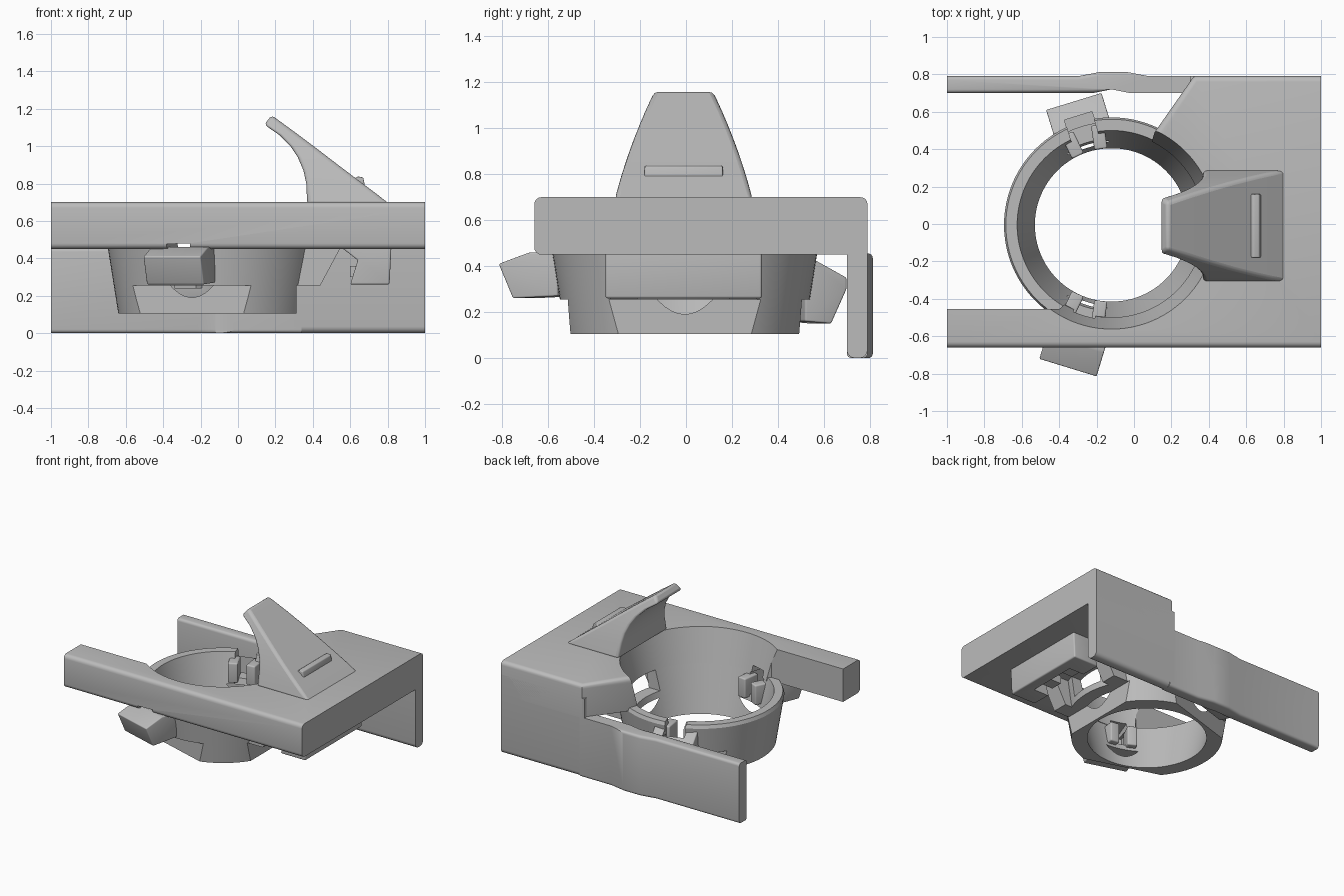
import bpy, bmesh, math
from mathutils import Matrix, Vector

if "Cube" in bpy.data.objects:
    bpy.data.objects.remove(bpy.data.objects["Cube"])

grey = bpy.data.materials.new("plain_grey")
grey.use_nodes = True
grey.diffuse_color = (0.5, 0.5, 0.5, 1)
grey.node_tree.nodes["Principled BSDF"].inputs["Base Color"].default_value = (0.5, 0.5, 0.5, 1)

CENTRE = Vector((-0.12, -0.005, 0))


def finish(name, bm):
    bmesh.ops.recalc_face_normals(bm, faces=bm.faces)
    mesh = bpy.data.meshes.new(name)
    bm.to_mesh(mesh)
    bm.free()
    mesh.materials.append(grey)
    ob = bpy.data.objects.new(name, mesh)
    bpy.context.collection.objects.link(ob)
    return ob


def prism(name, points, lift, depth, round_edge=None, radius=0.03):
    """Extrude a closed outline; lift maps (a, b) to 3D, depth is the extrusion vector."""
    bm = bmesh.new()
    face = bm.faces.new([bm.verts.new(lift(a, b)) for a, b in points])
    ext = bmesh.ops.extrude_face_region(bm, geom=[face])
    moved = [v for v in ext["geom"] if isinstance(v, bmesh.types.BMVert)]
    bmesh.ops.translate(bm, verts=moved, vec=Vector(depth))
    if round_edge:
        edges = [e for e in bm.edges if round_edge(*[v.co for v in e.verts])]
        bmesh.ops.bevel(bm, geom=edges, offset=radius, segments=4, profile=0.5, affect="EDGES")
    return finish(name, bm)


def flat(z):
    return lambda x, y: (x, y, z)


def radial(name, points, width, angle, **kw):
    """Extrude a (radius, height) outline sideways, then swing it round the ring axis."""
    ob = prism(name, points, lambda r, z: (r, -width / 2, z), (0, width, 0), **kw)
    ob.data.transform(Matrix.Translation(CENTRE) @ Matrix.Rotation(math.radians(angle), 4, "Z"))
    return ob


def rect(a0, a1, b0, b1):
    return [(a0, b0), (a1, b0), (a1, b1), (a0, b1)]


def lathe(name, profile, steps=96):
    bm = bmesh.new()
    rings = []
    for i in range(steps):
        t = math.tau * i / steps
        rings.append([bm.verts.new(CENTRE + Vector((r * math.cos(t), r * math.sin(t), z)))
                      for r, z in profile])
    n = len(profile)
    for i in range(steps):
        a, b = rings[i], rings[(i + 1) % steps]
        for j in range(n):
            k = (j + 1) % n
            bm.faces.new((a[j], b[j], b[k], a[k]))
    return finish(name, bm)


def cut(ob, cutter):
    cutter.hide_render = True
    mod = ob.modifiers.new("cut", "BOOLEAN")
    mod.operation = "DIFFERENCE"
    mod.solver = "EXACT"
    mod.object = cutter
    bpy.context.view_layer.objects.active = ob
    bpy.ops.object.modifier_apply(modifier=mod.name)
    bpy.data.objects.remove(cutter)


def bore():
    bm = bmesh.new()
    bmesh.ops.create_cone(bm, cap_ends=True, segments=96, radius1=0.482, radius2=0.572, depth=0.36,
                          matrix=Matrix.Translation(CENTRE + Vector((0, 0, 0.58))))
    return finish("bore_cutter", bm)


def smooth(ob, angle=30):
    bpy.ops.object.select_all(action="DESELECT")
    ob.select_set(True)
    bpy.context.view_layer.objects.active = ob
    bpy.ops.object.shade_smooth_by_angle(angle=math.radians(angle))


# Deck: wide plate on the left with a long front bar, bored for the ring
def deck_edge(a, b):
    along_x = abs(a.y - b.y) < 0.001 and abs(a.z - b.z) < 0.001
    front = along_x and a.y < -0.6
    back_top = along_x and a.y > 0.7 and a.z > 0.6
    slanted = a.z > 0.6 and b.z > 0.6 and abs(a.x - b.x) > 0.1 and a.y > 0.4 and b.y > 0.4
    return front or back_top or (slanted and not along_x)


deck = prism("deck", [(-1, -0.66), (1, -0.66), (1, 0.79), (0.32, 0.79), (0.11, 0.49),
                      (-0.1, -0.2), (-0.4, -0.455), (-1, -0.455)],
             flat(0.45), (0, 0, 0.25), deck_edge)
cut(deck, bore())
cut(deck, radial("notch_cutter", [(0.4, 0.4), (0.85, 0.4), (0.85, 0.46), (0.4, 0.51)], 0.12, 253))


# Back wall: tall beside the deck, low along the arm with a slight outward bow
def lower_edge(a, b):
    return abs(a.x - b.x) > 0.1 and abs(a.z - b.z) < 0.001 and (a.z < 0.1 or a.x + b.x < 0)


tall = prism("tall_wall", rect(0.3, 1, 0.70, 0.79), flat(0), (0, 0, 0.6), lower_edge, 0.035)
low = prism("low_wall", [(-1, 0.70), (-0.22, 0.70), (-0.12, 0.72), (-0.02, 0.70), (0.34, 0.70),
                         (0.34, 0.79), (0.08, 0.79), (-0.04, 0.813), (-0.18, 0.813),
                         (-0.3, 0.79), (-1, 0.79)],
            flat(0), (0, 0, 0.455), lower_edge, 0.02)

# Tapered ring with three flats and three slots
ring = lathe("ring", [(0.41, 0.105), (0.52, 0.105), (0.575, 0.45), (0.565, 0.475),
                      (0.505, 0.475)])
for angle, top in ((0, 0.449), (107, 0.5), (253, 0.5)):
    cut(ring, radial("flat_cutter", rect(0.432, 0.8, 0.05, 0.255), 0.9, angle))
    cut(ring, radial("slot_cutter", rect(0.3, 0.7, 0.30, top), 0.28 if angle == 0 else 0.15, angle))


# Sprung clips: outer wall, two cheeks, and an inner pad reaching into the ring
def any_edge(a, b):
    return True


def clip(side, angle, outline, wall, width):
    pocket = [(r, z) for r, z in wall]
    body = radial(side + "_clip", outline, width, angle, round_edge=any_edge, radius=0.008)
    cut(body, radial("pocket_cutter", pocket, width * 0.5, angle))
    smooth(body)


clip("front", 253, [(0.53, 0.27), (0.735, 0.26), (0.80, 0.41), (0.66, 0.46), (0.53, 0.46)],
     rect(0.4, 0.64, 0.32, 0.6), 0.32)
clip("back", 107, [(0.5, 0.16), (0.62, 0.15), (0.69, 0.30), (0.69, 0.35), (0.54, 0.43), (0.5, 0.43)],
     rect(0.4, 0.61, 0.24, 0.6), 0.31)
for side, angle in (("front", 253), ("back", 107)):
    for i, offset in enumerate((-9, 9)):
        pad = radial(f"{side}_pad_{i + 1}", rect(0.41, 0.54, 0.28, 0.43), 0.07, angle + offset,
                     round_edge=any_edge, radius=0.01)
        smooth(pad)

# Left bracket hung below the deck, with slanted struts to the ring
bracket = prism("left_bracket", [(0.55, 0.46), (0.64, 0.39), (0.60, 0.26), (0.81, 0.26), (0.82, 0.46)],
                lambda x, z: (x, -0.35, z), (0, 0.68, 0), any_edge, 0.01)
cut(bracket, prism("bracket_cutter", rect(0.5, 0.73, 0.2, 0.445),
                   lambda x, z: (x, -0.2, z), (0, 0.38, 0)))
smooth(bracket)
for name, y in (("right_strut", -0.33), ("left_strut", 0.19)):
    prism(name, [(0.32, 0.255), (0.44, 0.255), (0.55, 0.46), (0.36, 0.46)],
          lambda x, z: (x, y, z), (0, 0.12, 0))
for name, y in (("bracket_tab_right", -0.16), ("bracket_tab_left", 0.05)):
    prism(name, rect(0.60, 0.74, 0.30, 0.36), lambda x, z: (x, y, z), (0, 0.09, 0))

# Fin: curved underside, straight sloping top, widening towards its base
under = [(0.37, 0.69), (0.365, 0.80), (0.35, 0.87), (0.32, 0.94), (0.28, 1.00),
         (0.22, 1.06), (0.14, 1.115)]
over = [(0.81, 0.69), (0.74, 0.745), (0.66, 0.805), (0.55, 0.888), (0.43, 0.98),
        (0.31, 1.07), (0.18, 1.165)]
bm = bmesh.new()
sections = []
for (ux, uz), (ox, oz) in zip(under, over):
    corners = []
    for x, z in ((ux, uz), (ox, oz)):
        t = min(1, max(0, (z - 0.69) / 0.475))
        half = 0.30 - 0.12 * t - 0.055 * t * t
        corners.append((x, z, half))
    (ux, uz, uh), (ox, oz, oh) = corners
    sections.append([bm.verts.new(p) for p in (
        (ux, -uh - 0.01, uz), (ox, -oh - 0.01, oz), (ox, oh - 0.01, oz), (ux, uh - 0.01, uz))])
for a, b in zip(sections, sections[1:]):
    for j in range(4):
        k = (j + 1) % 4
        bm.faces.new((a[j], a[k], b[k], b[j]))
bm.faces.new(sections[0])
bm.faces.new(sections[-1])
fin = finish("fin", bm)
bevel = fin.modifiers.new("soft_edges", "BEVEL")
bevel.width = 0.018
bevel.segments = 3
bevel.angle_limit = math.radians(40)

# Small grip ridge across the slope of the fin
ridge = prism("grip_ridge", [(0.61, 0.82), (0.64, 0.838), (0.67, 0.832), (0.68, 0.78), (0.63, 0.78)],
              lambda x, z: (x, -0.18, z), (0, 0.34, 0), any_edge, 0.006)

for ob in (deck, tall, low, ring, fin, ridge):
    smooth(ob)
